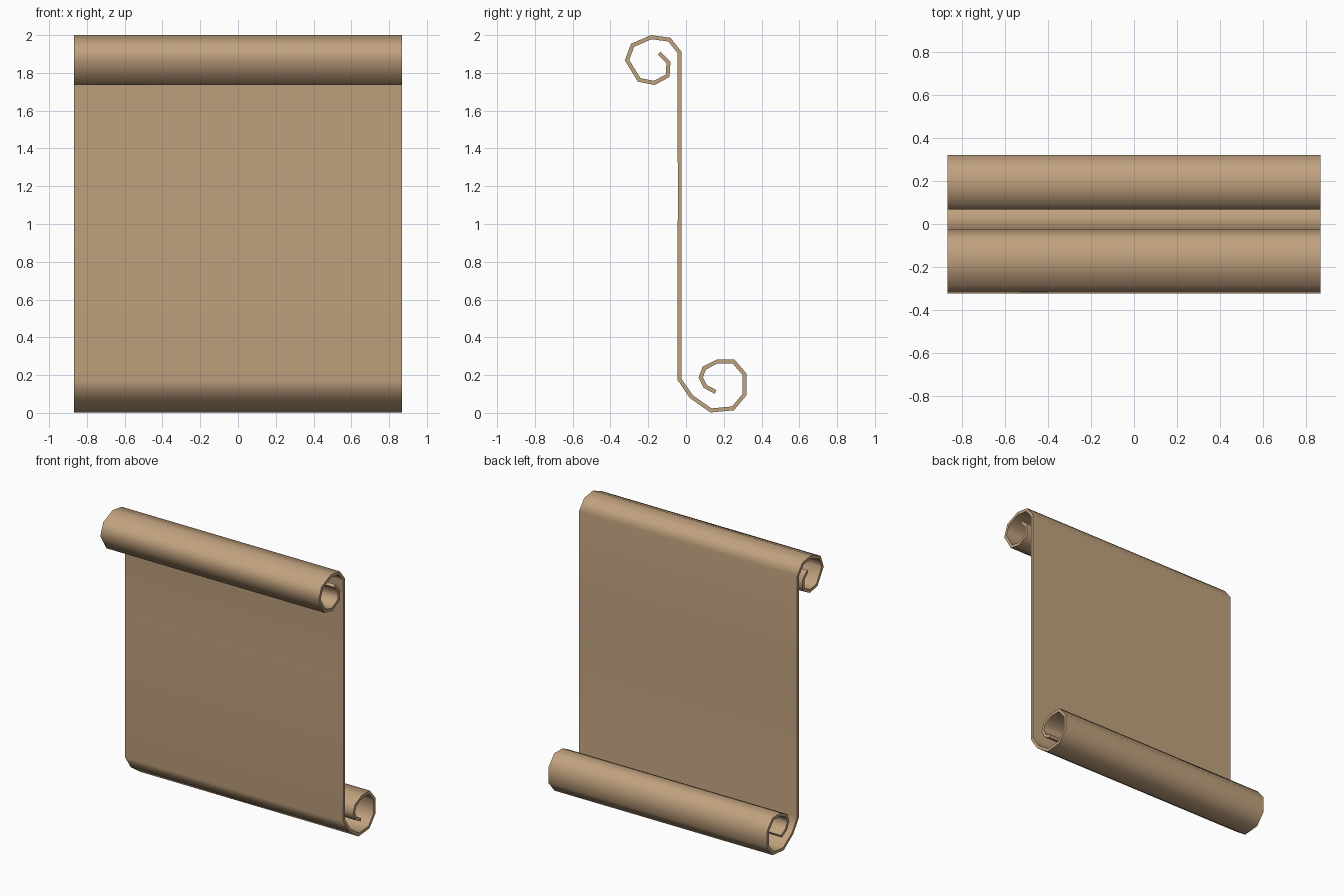
import bpy, bmesh, math
from mathutils import Vector

if "Cube" in bpy.data.objects:
    bpy.data.objects.remove(bpy.data.objects["Cube"])

HALF_W = 0.867      # half width of the sheet
HALF_T = 0.0105     # half thickness

# Centre line of the sheet in (y, z): top curl, flat sheet, bottom curl
top_curl = [(-0.143, 1.905), (-0.093, 1.855), (-0.097, 1.785), (-0.168, 1.747),
            (-0.248, 1.763), (-0.312, 1.867), (-0.283, 1.946), (-0.184, 1.989),
            (-0.088, 1.976), (-0.034, 1.908)]
sheet = [(-0.033, 1.20), (-0.034, 0.177)]
bottom_curl = [(0.028, 0.086), (0.132, 0.013), (0.249, 0.024), (0.310, 0.097),
               (0.310, 0.204), (0.252, 0.272), (0.165, 0.272), (0.096, 0.237),
               (0.078, 0.187), (0.102, 0.140), (0.156, 0.111)]
path = [Vector(p) for p in top_curl + sheet + bottom_curl]


def mitre(i):
    """Offset vector at a path point, mitred between its two segments."""
    a = path[max(i - 1, 0)]
    b = path[i]
    c = path[min(i + 1, len(path) - 1)]
    d1 = (b - a).normalized() if i > 0 else (c - b).normalized()
    d2 = (c - b).normalized() if i < len(path) - 1 else d1
    n1, n2 = Vector((-d1.y, d1.x)), Vector((-d2.y, d2.x))
    m = (n1 + n2).normalized()
    return m * (HALF_T / m.dot(n1))


bm = bmesh.new()
rows = []
for i, p in enumerate(path):
    o = mitre(i)
    rows.append([bm.verts.new((x, q.x, q.y))
                 for q, x in ((p + o, -HALF_W), (p + o, HALF_W),
                              (p - o, HALF_W), (p - o, -HALF_W))])
for r, s in zip(rows, rows[1:]):
    for k in range(4):
        n = (k + 1) % 4
        bm.faces.new((r[k], r[n], s[n], s[k]))
bm.faces.new(rows[0])
bm.faces.new(rows[-1])
bmesh.ops.recalc_face_normals(bm, faces=bm.faces)

mesh = bpy.data.meshes.new("scroll_sheet")
bm.to_mesh(mesh)
bm.free()
scroll = bpy.data.objects.new("scroll_sheet", mesh)
bpy.context.collection.objects.link(scroll)

# Parchment colour
mat = bpy.data.materials.new("parchment_tan")
mat.diffuse_color = (0.53, 0.36, 0.21, 1)
mat.use_nodes = True
mat.node_tree.nodes["Principled BSDF"].inputs["Base Color"].default_value = mat.diffuse_color
mesh.materials.append(mat)

# Smooth curls, sharp cut edges, flat main sheet
bpy.context.view_layer.objects.active = scroll
scroll.select_set(True)
bpy.ops.object.shade_smooth_by_angle(angle=math.radians(60))
wn = scroll.modifiers.new("weighted_normals", 'WEIGHTED_NORMAL')
wn.keep_sharp = True
